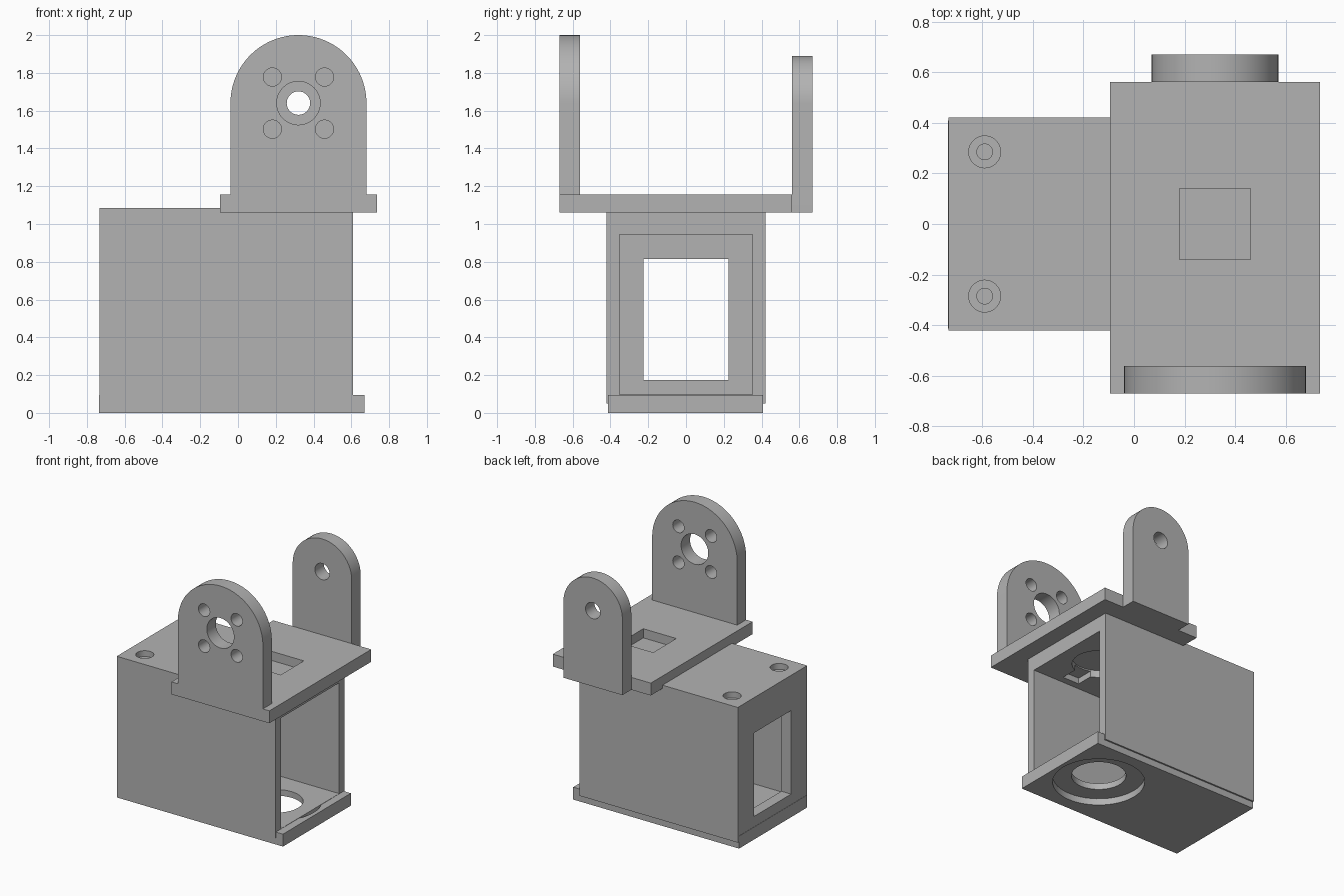
import bpy, bmesh
from math import radians, cos, sin, pi

if "Cube" in bpy.data.objects:
    bpy.data.objects.remove(bpy.data.objects["Cube"], do_unlink=True)

grey = bpy.data.materials.new("plain grey")
grey.use_nodes = True
COLOUR = (0.45, 0.45, 0.45, 1)
grey.diffuse_color = COLOUR
grey.node_tree.nodes["Principled BSDF"].inputs["Base Color"].default_value = COLOUR

PIVOT_X, PIVOT_Z = 0.32, 1.64


def prism(name, outline, direction):
    """Extrude a closed outline of 3D points along a direction."""
    bm = bmesh.new()
    face = bm.faces.new([bm.verts.new(p) for p in outline])
    new = bmesh.ops.extrude_face_region(bm, geom=[face])["geom"]
    verts = [v for v in new if isinstance(v, bmesh.types.BMVert)]
    bmesh.ops.translate(bm, vec=direction, verts=verts)
    bmesh.ops.recalc_face_normals(bm, faces=bm.faces)
    mesh = bpy.data.meshes.new(name)
    bm.to_mesh(mesh)
    bm.free()
    mesh.materials.append(grey)
    obj = bpy.data.objects.new(name, mesh)
    bpy.context.collection.objects.link(obj)
    return obj


def box(name, x, y, z):
    corners = [(x[0], y[0]), (x[1], y[0]), (x[1], y[1]), (x[0], y[1])]
    return prism(name, [(a, b, z[0]) for a, b in corners], (0, 0, z[1] - z[0]))


def arc(cx, cy, r, end=2 * pi, n=48):
    return [(cx + r * cos(end * i / n), cy + r * sin(end * i / n)) for i in range(n)]


def drill_z(x, y, r, z0, z1):
    return prism("cutter", [(a, b, z0) for a, b in arc(x, y, r)], (0, 0, z1 - z0))


def drill_y(x, z, r):
    return prism("cutter", [(a, -1, b) for a, b in arc(x, z, r)], (0, 2, 0))


def pocket(x, y, z):
    return box("cutter", x, y, z)


def cut(obj, cutters):
    """Subtract each cutter in turn, then smooth the round walls."""
    bpy.ops.object.select_all(action="DESELECT")
    bpy.context.view_layer.objects.active = obj
    obj.select_set(True)
    for c in cutters:
        mod = obj.modifiers.new("cut", "BOOLEAN")
        mod.operation, mod.solver, mod.object = "DIFFERENCE", "EXACT", c
        bpy.ops.object.modifier_apply(modifier=mod.name)
        bpy.data.objects.remove(c, do_unlink=True)
    bpy.ops.object.shade_smooth_by_angle(angle=radians(30))


def lug(name, r, y, bottom):
    """Upright ear with a round top centred on the pivot axis."""
    top = arc(PIVOT_X, PIVOT_Z, r, pi) + [(PIVOT_X - r, PIVOT_Z)]
    outline = top + [(PIVOT_X - r, bottom), (PIVOT_X + r, bottom)]
    return prism(name, [(a, y[0], b) for a, b in outline], (0, y[1] - y[0], 0))


# Base plate with a large round opening
base = box("base_plate", (-0.735, 0.67), (-0.413, 0.408), (0, 0.095))
cut(base, [drill_z(PIVOT_X, 0, 0.32, -0.1, 0.2)])

# Housing: hollow, open at one end, window at the other
housing = box("housing", (-0.733, 0.61), (-0.42, 0.42), (0.05, 1.085))
cutters = [
    pocket((-0.65, 0.8), (-0.353, 0.353), (0.097, 0.945)),
    pocket((-0.9, -0.5), (-0.225, 0.225), (0.175, 0.815)),
    drill_z(PIVOT_X, 0, 0.19, 0, 0.2),
    drill_z(PIVOT_X, 0, 0.185, 0.9, 1.0),
    pocket((0.25, 0.39), (-0.3, 0.3), (0.9, 0.99)),
]
# Counterbored screw holes in the roof
for y in (-0.285, 0.285):
    cutters += [drill_z(-0.59, y, 0.063, 1.04, 1.2), drill_z(-0.59, y, 0.031, 0.9, 1.2)]
cut(housing, cutters)

# Bracket plate with a square opening
plate = box("bracket_plate", (-0.095, 0.735), (-0.67, 0.562), (1.06, 1.155))
cut(plate, [pocket((0.18, 0.46), (-0.14, 0.14), (1.0, 1.3))])

# Front ear: centre bore and four bolt holes
front = lug("front_ear", 0.36, (-0.67, -0.562), 1.155)
holes = [drill_y(PIVOT_X, PIVOT_Z, 0.115)]
for sx in (-1, 1):
    for sz in (-1, 1):
        holes.append(drill_y(PIVOT_X + sx * 0.138, PIVOT_Z + sz * 0.138, 0.048))
cut(front, holes)

# Back ear: single pivot hole
back = lug("back_ear", 0.25, (0.562, 0.67), 1.06)
cut(back, [drill_y(PIVOT_X, PIVOT_Z, 0.062)])
